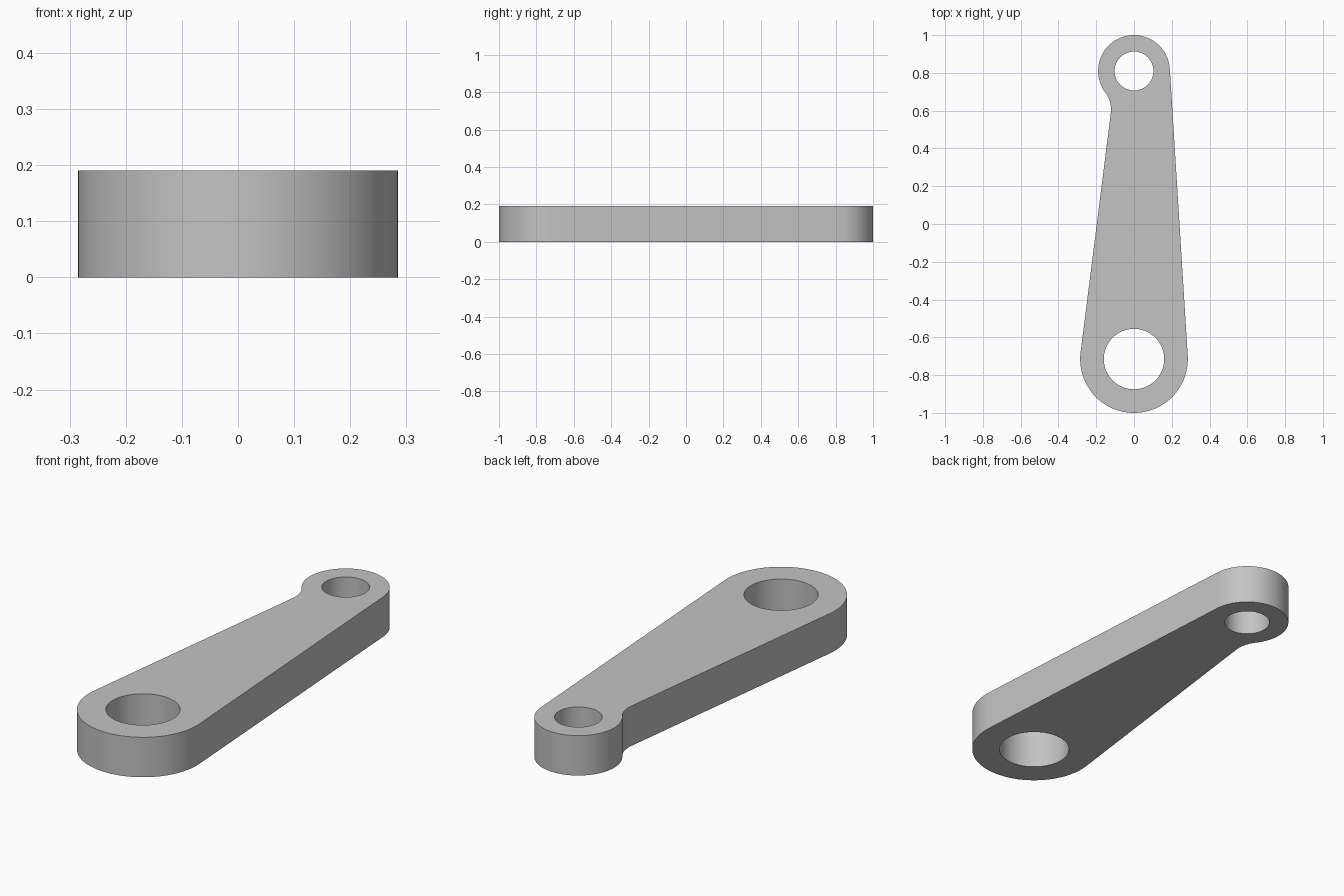
import bpy, bmesh
from math import pi, sin, cos, acos, asin, atan2, radians, sqrt
from mathutils import Vector

cube = bpy.data.objects.get("Cube")
if cube:
    bpy.data.objects.remove(cube, do_unlink=True)

HEIGHT = 0.19
BIG, BIG_R, BIG_BORE = Vector((0, -0.715)), 0.285, 0.16
SMALL, SMALL_R, SMALL_BORE = Vector((0, 0.81)), 0.19, 0.103
FILLET_R = 0.15
TAPER = radians(7.2)      # lean of the relieved edge

steel = bpy.data.materials.new("steel grey")
steel.use_nodes = True
steel.diffuse_color = (0.55, 0.55, 0.55, 1)
steel.node_tree.nodes["Principled BSDF"].inputs["Base Color"].default_value = (0.55, 0.55, 0.55, 1)


def arc(centre, radius, start, end, steps):
    """Points along an arc, both ends included."""
    angles = [start + (end - start) * i / steps for i in range(steps + 1)]
    return [centre + radius * Vector((cos(a), sin(a))) for a in angles]


def angle_of(v):
    return atan2(v.y, v.x)


# Straight edge: common tangent of both bosses
tangent = asin((BIG_R - SMALL_R) / (SMALL.y - BIG.y))

# Relieved edge: tangent to the big boss, blended into the small boss
normal = Vector((-cos(TAPER), sin(TAPER)))
along = Vector((sin(TAPER), cos(TAPER)))
across = normal.dot(BIG) + BIG_R + FILLET_R - normal.dot(SMALL)
back = sqrt((SMALL_R + FILLET_R) ** 2 - across ** 2)
fillet = SMALL + normal * across - along * back
join = angle_of(fillet - SMALL) % (2 * pi)

outline = arc(BIG, BIG_R, pi - TAPER - 2 * pi, tangent, 48)[::1]
outline = arc(BIG, BIG_R, pi - TAPER, 2 * pi + tangent, 48)
outline += arc(SMALL, SMALL_R, tangent, join, 48)
outline += arc(fillet, FILLET_R, join - pi, -TAPER, 16)

# Lever body: outline extruded upward
bm = bmesh.new()
base = bm.faces.new([bm.verts.new((p.x, p.y, 0)) for p in outline])
top = bmesh.ops.extrude_face_region(bm, geom=[base])["geom"]
bmesh.ops.translate(bm, vec=(0, 0, HEIGHT),
                    verts=[v for v in top if isinstance(v, bmesh.types.BMVert)])
bmesh.ops.recalc_face_normals(bm, faces=bm.faces)
mesh = bpy.data.meshes.new("lever_arm")
bm.to_mesh(mesh)
bm.free()
mesh.materials.append(steel)
lever = bpy.data.objects.new("lever_arm", mesh)
bpy.context.collection.objects.link(lever)

# Bores through both bosses
for name, centre, radius in (("big_bore", BIG, BIG_BORE), ("small_bore", SMALL, SMALL_BORE)):
    bpy.ops.mesh.primitive_cylinder_add(vertices=64, radius=radius, depth=HEIGHT * 2,
                                        location=(centre.x, centre.y, HEIGHT / 2))
    cutter = bpy.context.object
    cutter.name = name + "_cutter"
    cutter.hide_render = True
    cutter.data.materials.append(steel)
    cut = lever.modifiers.new(name, 'BOOLEAN')
    cut.operation = 'DIFFERENCE'
    cut.solver = 'EXACT'
    cut.object = cutter
    with bpy.context.temp_override(object=lever, active_object=lever):
        bpy.ops.object.modifier_apply(modifier=name)
    bpy.data.objects.remove(cutter, do_unlink=True)

# Smooth walls with crisp rims
bpy.ops.object.select_all(action='DESELECT')
lever.select_set(True)
bpy.context.view_layer.objects.active = lever
bpy.ops.object.shade_smooth_by_angle(angle=radians(30))
